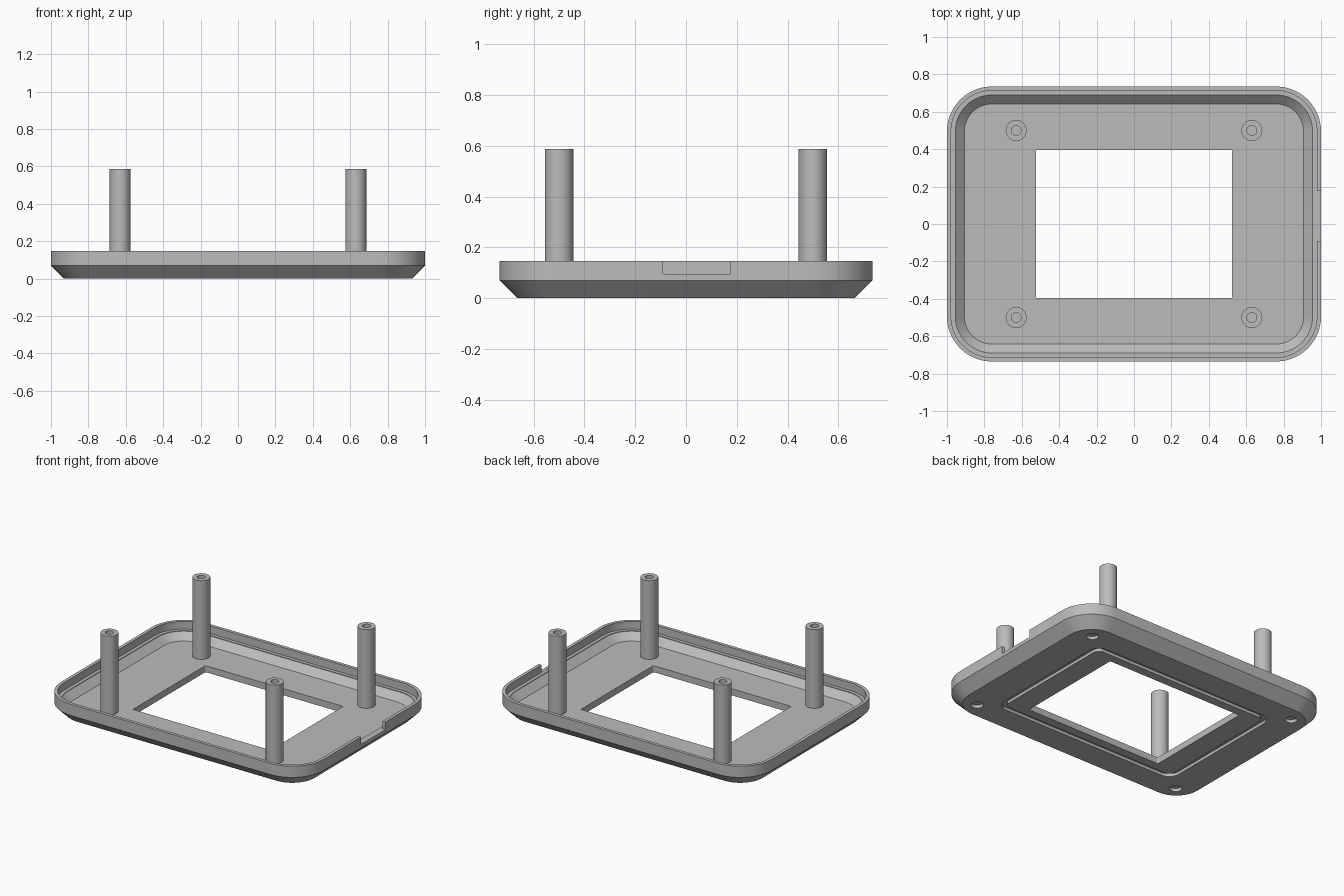
import bpy
import bmesh
from math import cos, sin, pi, radians

if "Cube" in bpy.data.objects:
    bpy.data.objects.remove(bpy.data.objects["Cube"], do_unlink=True)

# One flat grey plastic
GREY = (0.5, 0.5, 0.5, 1)
plastic = bpy.data.materials.new("grey plastic")
plastic.use_nodes = True
plastic.diffuse_color = GREY
plastic.node_tree.nodes["Principled BSDF"].inputs["Base Color"].default_value = GREY


def rounded_ring(hx, hy, r, z, seg=14):
    """Points of a rounded rectangle; a circle when hx == hy == r."""
    pts = []
    for q, (sx, sy) in enumerate([(1, 1), (-1, 1), (-1, -1), (1, -1)]):
        for i in range(seg + 1):
            a = (q + i / seg) * pi / 2
            pts.append((sx * (hx - r) + r * cos(a), sy * (hy - r) + r * sin(a), z))
    return pts


def loft(name, rings, closed=False, location=(0, 0, 0)):
    """Skin a series of rings; closed joins last to first, else ends are capped."""
    bm = bmesh.new()
    loops = [[bm.verts.new(p) for p in ring] for ring in rings]
    pairs = list(zip(loops, loops[1:]))
    if closed:
        pairs.append((loops[-1], loops[0]))
    else:
        bm.faces.new(loops[0])
        bm.faces.new(loops[-1])
    for a, b in pairs:
        for i in range(len(a)):
            j = (i + 1) % len(a)
            bm.faces.new((a[i], a[j], b[j], b[i]))
    bmesh.ops.remove_doubles(bm, verts=bm.verts, dist=1e-5)
    bmesh.ops.recalc_face_normals(bm, faces=bm.faces)
    mesh = bpy.data.meshes.new(name)
    bm.to_mesh(mesh)
    bm.free()
    mesh.materials.append(plastic)
    obj = bpy.data.objects.new(name, mesh)
    obj.location = location
    bpy.context.collection.objects.link(obj)
    return obj


def activate(obj):
    bpy.ops.object.select_all(action="DESELECT")
    obj.select_set(True)
    bpy.context.view_layer.objects.active = obj


def cut(obj, cutter):
    activate(obj)
    mod = obj.modifiers.new("cut", "BOOLEAN")
    mod.operation = "DIFFERENCE"
    mod.solver = "EXACT"
    mod.object = cutter
    bpy.ops.object.modifier_apply(modifier=mod.name)
    bpy.data.objects.remove(cutter, do_unlink=True)


def smooth(obj):
    activate(obj)
    bpy.ops.object.shade_smooth_by_angle(angle=radians(25))


HX, HY, R = 1.0, 0.735, 0.24
FLOOR, LEDGE, RIM = 0.045, 0.094, 0.147


def shell_ring(inset, z):
    return rounded_ring(HX - inset, HY - inset, R - inset, z)


def window_ring(z):
    return rounded_ring(0.525, 0.395, 0.006, z)


def groove_ring(inset, z):
    return rounded_ring(0.71 - inset, 0.49 - inset, 0.08 - inset, z)


# Tray: floor, inner bevel, stepped lip, outer chamfer, gasket groove, window
tray = loft("tray", [
    window_ring(FLOOR),
    shell_ring(0.093, FLOOR),
    shell_ring(0.045, 0.09),
    shell_ring(0.045, LEDGE),
    shell_ring(0.022, LEDGE),
    shell_ring(0.022, RIM),
    shell_ring(0, RIM),
    shell_ring(0, 0.07),
    shell_ring(0.07, 0),
    groove_ring(0, 0),
    groove_ring(0, 0.02),
    groove_ring(0.035, 0.02),
    groove_ring(0.035, 0),
    window_ring(0),
], closed=True)

# Cable notch in the lip on the left side
notch = loft("notch_cutter", [rounded_ring(0.04, 0.133, 0.001, z, 1) for z in (0.095, 0.2)],
             location=(1.007, 0.043, 0))
cut(tray, notch)

# Blind foot sockets under the corners
for sx in (-1, 1):
    for sy in (-1, 1):
        socket = loft("socket_cutter", [rounded_ring(0.038, 0.038, 0.038, z, 8) for z in (-0.05, 0.022)],
                      location=(sx * 0.81, sy * 0.56, 0))
        cut(tray, socket)
smooth(tray)

# Hollow screw posts
for sx, side in ((-1, "right"), (1, "left")):
    for sy, end in ((-1, "front"), (1, "back")):
        profile = [(0.056, 0.04), (0.056, 0.587), (0.026, 0.587), (0.026, 0.1)]
        post = loft(f"{end}_{side}_post", [rounded_ring(r, r, r, z, 8) for r, z in profile],
                    location=(sx * 0.63, sy * 0.5, 0))
        smooth(post)
